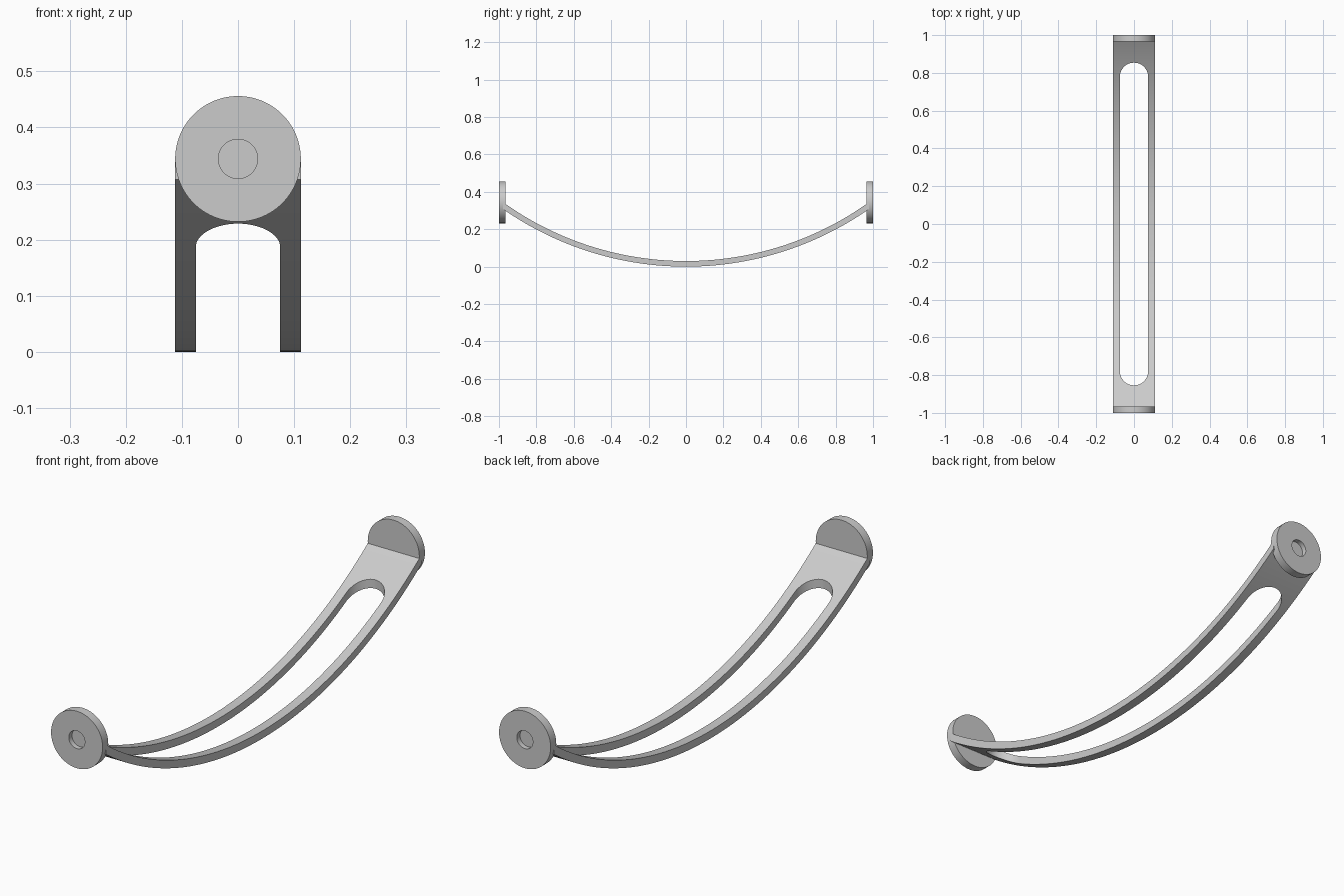
import bpy, bmesh, math

if "Cube" in bpy.data.objects:
    bpy.data.objects.remove(bpy.data.objects["Cube"], do_unlink=True)

HALF_W = 0.112        # half width of the arm and radius of the end discs
THICK = 0.03          # arm thickness
R_OUT = 1.709         # radius of the underside arc
ARM_END = 0.978       # arm reaches into the discs
SLOT_R, SLOT_END = 0.075, 0.854
DISC_T, DISC_Z = 0.035, 0.344
HOLE_R, HOLE_DEPTH = 0.035, 0.02

grey = bpy.data.materials.new("light grey")
grey.use_nodes = True
grey.diffuse_color = (0.6, 0.6, 0.6, 1)
grey.node_tree.nodes["Principled BSDF"].inputs["Base Color"].default_value = (0.6, 0.6, 0.6, 1)


def extruded(name, outline, direction):
    """Solid made by sweeping a closed outline along a vector."""
    bm = bmesh.new()
    face = bm.faces.new([bm.verts.new(p) for p in outline])
    ext = bmesh.ops.extrude_face_region(bm, geom=[face])
    moved = [g for g in ext["geom"] if isinstance(g, bmesh.types.BMVert)]
    bmesh.ops.translate(bm, verts=moved, vec=direction)
    bmesh.ops.recalc_face_normals(bm, faces=bm.faces)
    mesh = bpy.data.meshes.new(name)
    bm.to_mesh(mesh)
    bm.free()
    mesh.materials.append(grey)
    obj = bpy.data.objects.new(name, mesh)
    bpy.context.collection.objects.link(obj)
    return obj


def select(obj):
    bpy.ops.object.select_all(action='DESELECT')
    obj.select_set(True)
    bpy.context.view_layer.objects.active = obj


def cut(obj, cutter):
    select(obj)
    mod = obj.modifiers.new("cut", 'BOOLEAN')
    mod.operation, mod.solver, mod.object = 'DIFFERENCE', 'EXACT', cutter
    bpy.ops.object.modifier_apply(modifier=mod.name)
    bpy.data.objects.remove(cutter, do_unlink=True)


def smooth(obj):
    select(obj)
    bpy.ops.object.shade_smooth_by_angle(angle=math.radians(30))


def circle(radius, y, z, n):
    return [(radius * math.cos(math.tau * i / n), y,
             z + radius * math.sin(math.tau * i / n)) for i in range(n)]


def arc(radius, n=80):
    """Points along the arm's side profile, from front to back."""
    top = math.asin(ARM_END / radius)
    angles = [top * (2 * i / n - 1) for i in range(n + 1)]
    return [(-HALF_W, radius * math.sin(a), R_OUT - radius * math.cos(a)) for a in angles]


# Curved arm with a long rounded slot
arm = extruded("curved_arm", arc(R_OUT) + arc(R_OUT - THICK)[::-1], (2 * HALF_W, 0, 0))
slot = []
for side in (1, -1):
    for i in range(33):
        a = math.pi * i / 32
        slot.append((side * SLOT_R * math.cos(a),
                     side * (SLOT_END - SLOT_R + SLOT_R * math.sin(a)), -0.1))
cut(arm, extruded("slot_cutter", slot, (0, 0, 0.7)))
smooth(arm)

# End discs, each with a blind hole in its outer face
for name, side in (("front_disc", -1), ("back_disc", 1)):
    disc = extruded(name, circle(HALF_W, side, DISC_Z, 96), (0, -side * DISC_T, 0))
    hole = extruded("hole_cutter", circle(HOLE_R, side * 1.05, DISC_Z, 48),
                    (0, -side * (0.05 + HOLE_DEPTH), 0))
    cut(disc, hole)
    smooth(disc)
